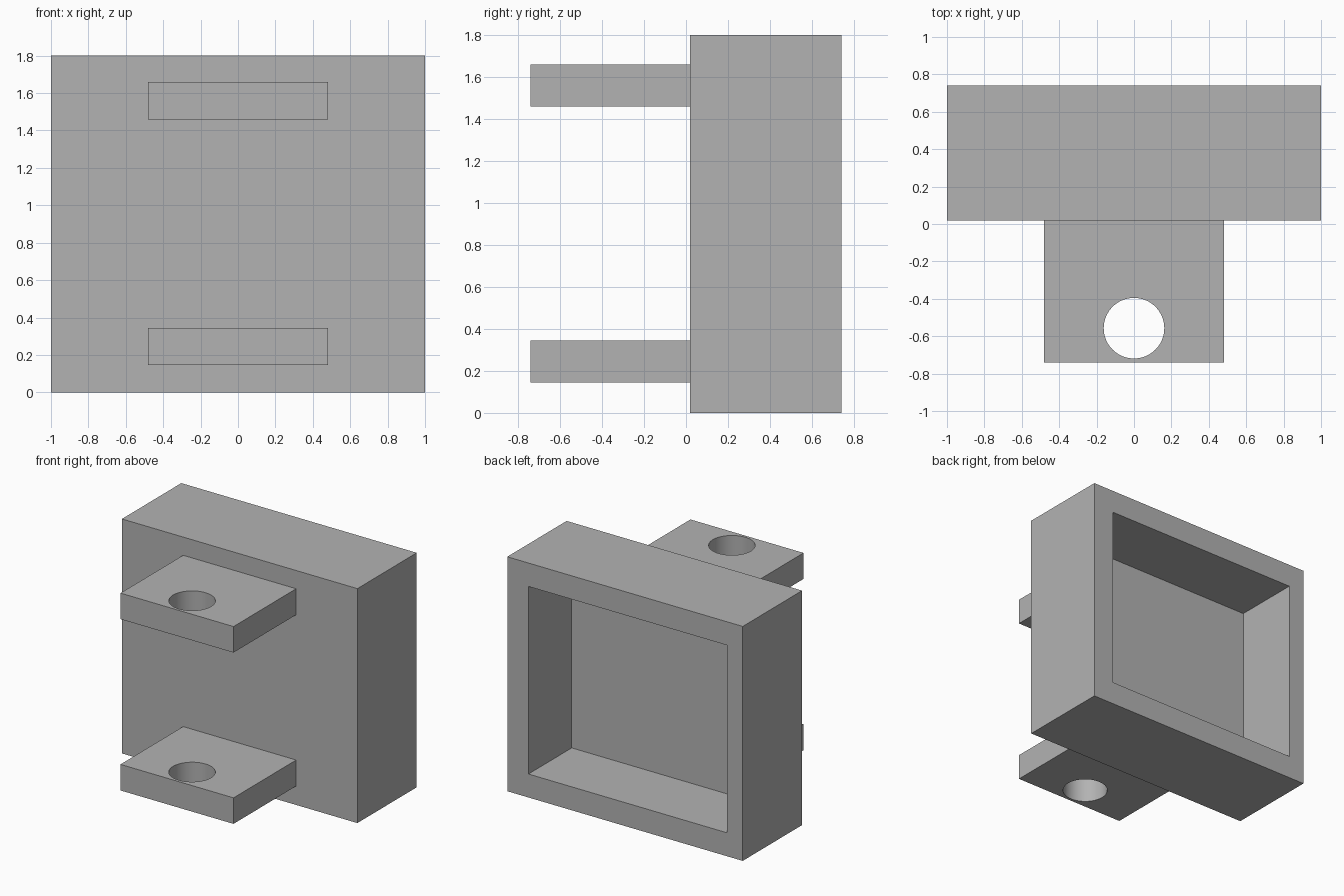
import bpy
import math

if "Cube" in bpy.data.objects:
    bpy.data.objects.remove(bpy.data.objects["Cube"], do_unlink=True)

# Single flat colour
grey = bpy.data.materials.new("plain_grey")
grey.use_nodes = True
colour = (0.45, 0.45, 0.45, 1)
grey.diffuse_color = colour
grey.node_tree.nodes["Principled BSDF"].inputs["Base Color"].default_value = colour


def box(name, low, high):
    """Axis-aligned box between two corners."""
    bpy.ops.mesh.primitive_cube_add(
        size=1, location=[(a + b) / 2 for a, b in zip(low, high)])
    obj = bpy.context.object
    obj.name = name
    obj.scale = [b - a for a, b in zip(low, high)]
    bpy.ops.object.transform_apply(location=False, rotation=False, scale=True)
    obj.data.materials.append(grey)
    return obj


def cut(obj, cutter):
    """Subtract the cutter, apply the cut and remove the cutter."""
    cutter.hide_render = True
    mod = obj.modifiers.new("cut", "BOOLEAN")
    mod.operation = "DIFFERENCE"
    mod.solver = "EXACT"
    mod.object = cutter
    bpy.ops.object.select_all(action="DESELECT")
    obj.select_set(True)
    bpy.context.view_layer.objects.active = obj
    bpy.ops.object.modifier_apply(modifier=mod.name)
    bpy.data.objects.remove(cutter, do_unlink=True)


# Housing with a rectangular recess open to the back
housing = box("housing", (-1, 0.02, 0), (1, 0.74, 1.8))
cut(housing, box("recess_cutter", (-0.865, 0.215, 0.18), (0.82, 0.9, 1.62)))

# Two front lugs, each with a vertical pin hole
for name, base in (("lower_lug", 0.145), ("upper_lug", 1.46)):
    lug = box(name, (-0.48, -0.74, base), (0.48, 0.02, base + 0.2))
    bpy.ops.mesh.primitive_cylinder_add(
        vertices=64, radius=0.162, depth=0.6, location=(0, -0.557, base + 0.1))
    hole = bpy.context.object
    hole.data.materials.append(grey)
    cut(lug, hole)
    bpy.ops.object.shade_smooth_by_angle(angle=math.radians(30))
